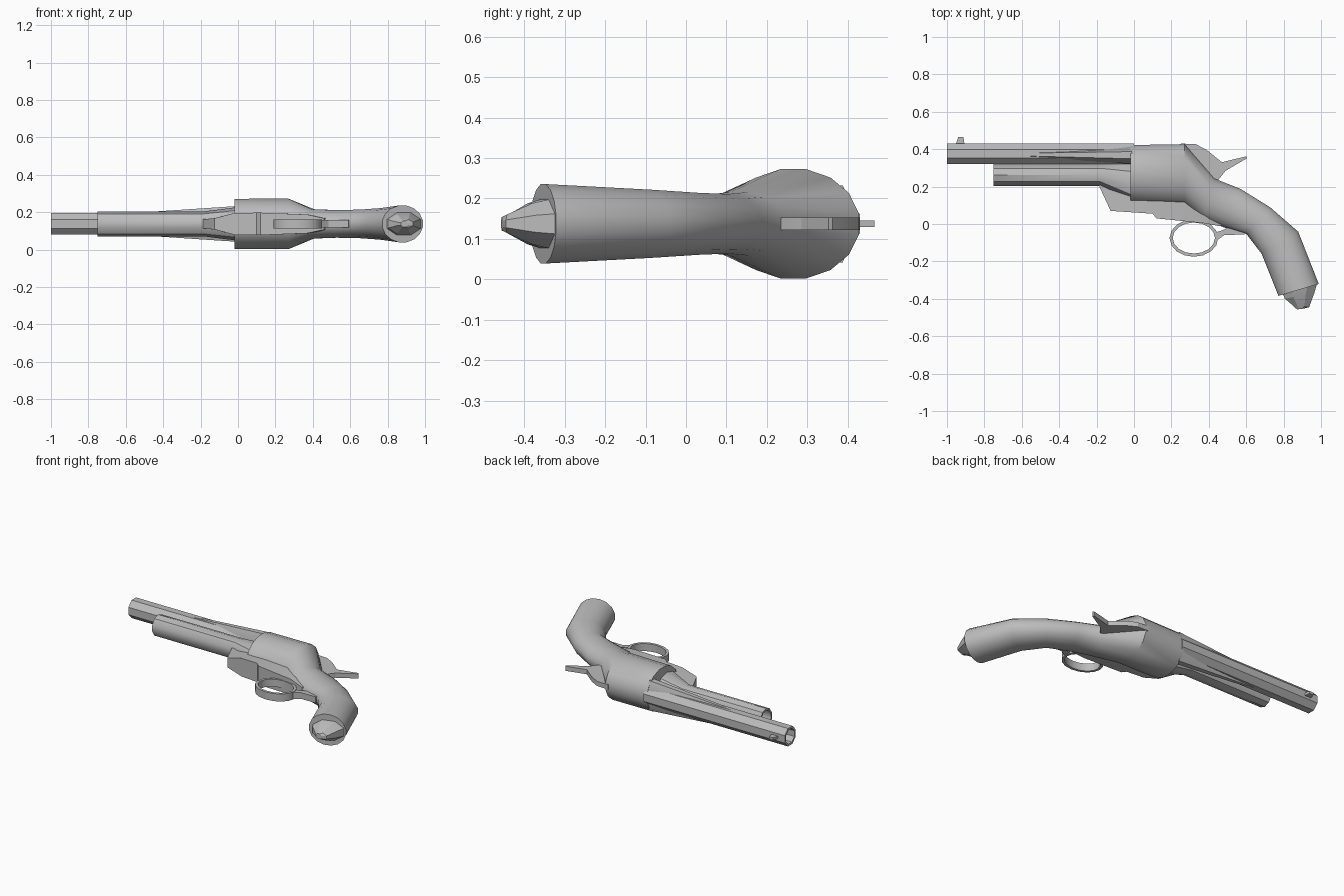
import bpy, bmesh, math
from mathutils import Vector

if "Cube" in bpy.data.objects:
    bpy.data.objects.remove(bpy.data.objects["Cube"])

MID = 0.1375  # height of the symmetry plane

steel = bpy.data.materials.new("grey steel")
steel.use_nodes = True
GREY = (0.5, 0.5, 0.5, 1)
steel.diffuse_color = GREY
steel.node_tree.nodes["Principled BSDF"].inputs["Base Color"].default_value = GREY


def finish(name, bm, angle=35):
    bmesh.ops.recalc_face_normals(bm, faces=bm.faces)
    mesh = bpy.data.meshes.new(name)
    bm.to_mesh(mesh)
    bm.free()
    mesh.materials.append(steel)
    ob = bpy.data.objects.new(name, mesh)
    bpy.context.collection.objects.link(ob)
    bpy.ops.object.select_all(action='DESELECT')
    ob.select_set(True)
    bpy.context.view_layer.objects.active = ob
    bpy.ops.object.shade_smooth_by_angle(angle=math.radians(angle))
    return ob


def section(top, bottom, half, n):
    """Oval spanning top to bottom in plan; four sides give a full rectangle."""
    a, b = Vector((*top, MID)), Vector((*bottom, MID))
    c, r = (a + b) / 2, (a - b) / 2
    k = math.sqrt(2) if n == 4 else 1
    phase = math.pi / n
    return [c + k * (r * math.cos(phase + i * math.tau / n)
                     + Vector((0, 0, half * math.sin(phase + i * math.tau / n))))
            for i in range(n)]


def loft(name, rows, n=16, closed=False, angle=35):
    """Skin a row of (top, bottom, half thickness) sections."""
    bm = bmesh.new()
    rings = [[bm.verts.new(p) for p in section(*row, n)] for row in rows]
    pairs = list(zip(rings, rings[1:])) + ([(rings[-1], rings[0])] if closed else [])
    for a, b in pairs:
        for i in range(n):
            j = (i + 1) % n
            bm.faces.new((a[i], a[j], b[j], b[i]))
    if not closed:
        bm.faces.new(rings[0])
        bm.faces.new(rings[-1])
    return finish(name, bm, angle)


def along_x(x, y, ry, rz):
    return (x, y + ry), (x, y - ry), rz


def plate(name, outline, half):
    """Flat outline in plan, given thickness about the symmetry plane."""
    bm = bmesh.new()
    face = bm.faces.new([bm.verts.new((x, y, MID - half)) for x, y in outline])
    ext = bmesh.ops.extrude_face_region(bm, geom=[face])
    verts = [v for v in ext["geom"] if isinstance(v, bmesh.types.BMVert)]
    bmesh.ops.translate(bm, verts=verts, vec=(0, 0, 2 * half))
    return finish(name, bm, 20)


# Hollow octagonal barrel
loft("barrel", [along_x(0, .375, .059, .062), along_x(-1, .375, .059, .062),
                along_x(-1, .375, .046, .048), along_x(-.6, .375, .046, .048)], 8, angle=20)

# Hollow tube below the barrel, spreading into the frame
loft("lower_tube", [along_x(0, .215, .11, .09), along_x(-.18, .262, .061, .067),
                    along_x(-.75, .262, .061, .067), along_x(-.75, .262, .05, .055),
                    along_x(-.45, .262, .05, .055)], 10)

# Tapered side ribs between barrel and frame
loft("barrel_flare", [along_x(-.72, .372, .012, .052), along_x(-.01, .368, .05, .103)], 8)

# Drum-shaped frame flowing into the curved grip
loft("frame_and_grip", [
    ((-.02, .425), (-.02, .108), .137),
    ((.27, .43), (.27, .1), .1375),
    ((.43, .245), (.37, .02), .08),
    ((.57, .19), (.48, -.02), .075),
    ((.73, .09), (.6, -.055), .078),
    ((.88, -.04), (.68, -.16), .086),
    ((.99, -.32), (.77, -.385), .1)], 16)

# Faceted butt cap
loft("butt_cap", [
    ((.985, -.32), (.79, -.38), .065),
    ((.97, -.37), (.8, -.4), .055),
    ((.94, -.445), (.845, -.435), .025),
    ((.91, -.452), (.87, -.457), .018)], 8, angle=15)

# Angular belly under the frame
loft("frame_belly", [
    ((-.19, .22), (-.185, .2), .025),
    ((-.13, .22), (-.125, .07), .03),
    ((-.02, .2), (-.02, .063), .058),
    ((.1, .2), (.1, .055), .06),
    ((.12, .2), (.12, .03), .06),
    ((.38, .08), (.37, .005), .05),
    ((.5, .03), (.46, -.012), .03)], 4, angle=15)

# Oval trigger guard with a rear tang
guard = []
for i in range(16):
    c, s = math.cos(i * math.tau / 16), math.sin(i * math.tau / 16)
    guard.append(((.32 + .13 * c, -.075 + .1 * s),
                  (.32 + .113 * c, -.075 + .083 * s), .024))
loft("trigger_guard", guard, 4, closed=True)
plate("guard_tang", [(.44, -.09), (.485, -.058), (.59, -.057), (.6, -.03),
                     (.5, -.02), (.47, -.035), (.435, -.045)], .02)

# Hammer with a swept spur
plate("hammer", [(.25, .43), (.33, .427), (.39, .395), (.47, .33), (.6, .362),
                 (.605, .352), (.49, .285), (.45, .235), (.4, .2), (.25, .3)], .015)

# Front sight
plate("front_sight", [(-.955, .42), (-.94, .465), (-.912, .465), (-.905, .42)], .008)
